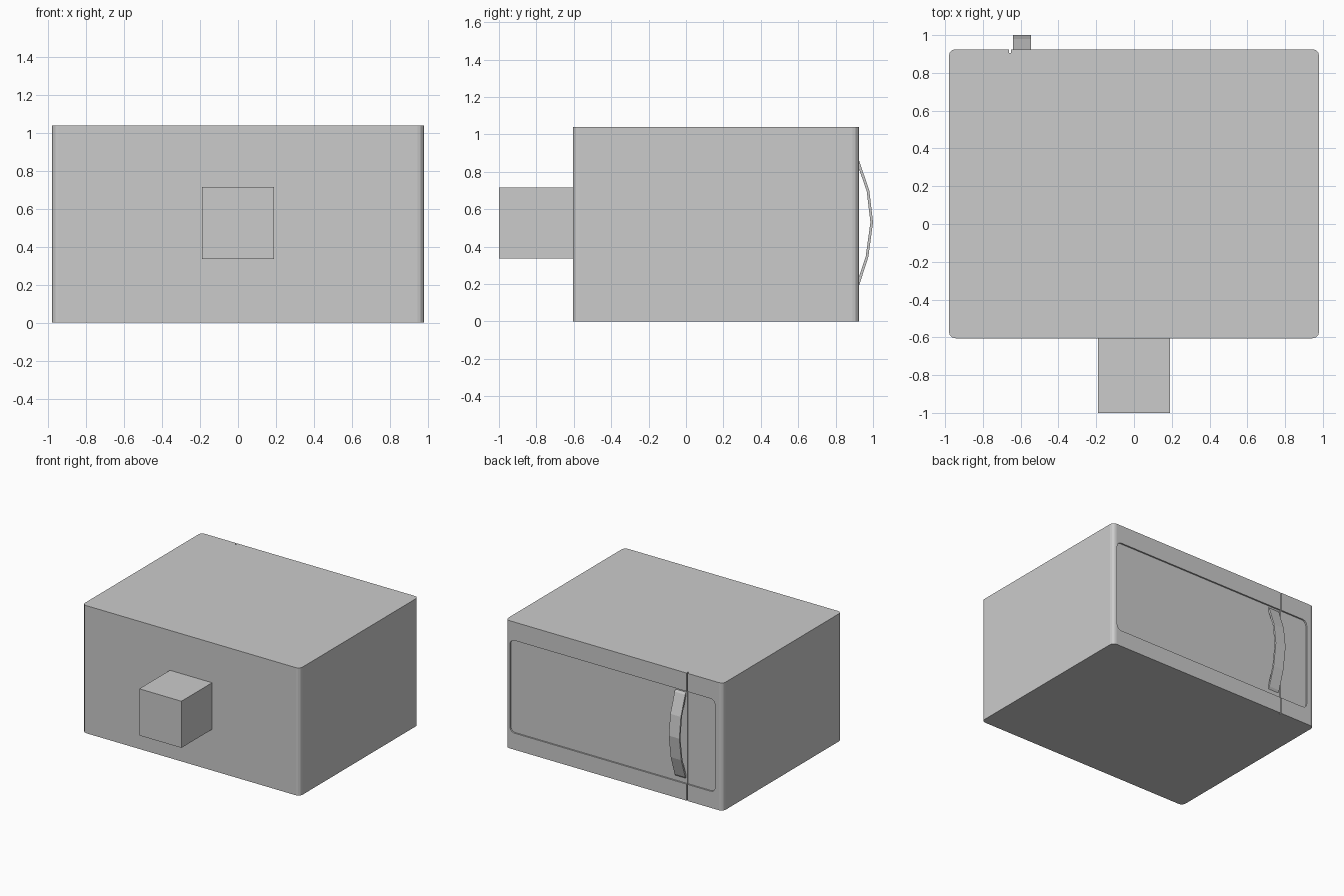
import bpy, bmesh

if "Cube" in bpy.data.objects:
    bpy.data.objects.remove(bpy.data.objects["Cube"])

def box(name, x, y, z, bevel_axis=None, radius=0.0, segments=3):
    """Box from ranges; optionally rounds the edges parallel to one axis."""
    bm = bmesh.new()
    bmesh.ops.create_cube(bm, size=1)
    for v in bm.verts:
        v.co = [(r[0] + r[1]) / 2 + c * (r[1] - r[0]) for r, c in zip((x, y, z), v.co)]
    if bevel_axis is not None:
        edges = [e for e in bm.edges
                 if abs((e.verts[0].co - e.verts[1].co).normalized()[bevel_axis]) > 0.9]
        bmesh.ops.bevel(bm, geom=edges, offset=radius, segments=segments,
                        profile=0.5, affect='EDGES')
    return link(name, bm)

def link(name, bm):
    bmesh.ops.recalc_face_normals(bm, faces=bm.faces)
    me = bpy.data.meshes.new(name)
    bm.to_mesh(me)
    bm.free()
    ob = bpy.data.objects.new(name, me)
    bpy.context.collection.objects.link(ob)
    return ob

def cut(target, cutter):
    mod = target.modifiers.new(cutter.name, 'BOOLEAN')
    mod.operation, mod.solver, mod.object = 'DIFFERENCE', 'EXACT', cutter
    cutter.hide_render = True
    cutter.hide_set(True)

# oven casing with rounded upright corners
body = box("oven_body", (-0.98, 0.98), (-0.605, 0.925), (0, 1.04), 2, 0.035)

# shallow rounded door panel recess and the slit beside the door
cut(body, box("panel_recess_cutter", (-0.91, 0.94), (0.913, 1.1), (0.135, 0.89), 1, 0.04))
cut(body, box("door_slit_cutter", (-0.662, -0.652), (0.905, 1.1), (-0.1, 1.2)))

# block on the opposite wall
box("rear_block", (-0.19, 0.19), (-1.0, -0.60), (0.335, 0.715))

# bowed door handle: outer curve and an inner copy, extruded across x
outer = [(0.91, 0.145), (0.925, 0.19), (0.975, 0.345), (1.0, 0.53), (0.98, 0.70), (0.925, 0.86), (0.91, 0.90)]
outer = [(0.91, 0.17)] + outer[1:-1] + [(0.91, 0.88)]
inner = [(y - 0.014, 0.525 + (z - 0.525) * 0.985) for y, z in outer]
bm = bmesh.new()
face = bm.faces.new([bm.verts.new((-0.64, y, z)) for y, z in outer + inner[::-1]])
ext = bmesh.ops.extrude_face_region(bm, geom=[face])
bmesh.ops.translate(bm, vec=(0.095, 0, 0),
                    verts=[g for g in ext["geom"] if isinstance(g, bmesh.types.BMVert)])
link("door_handle", bm)
